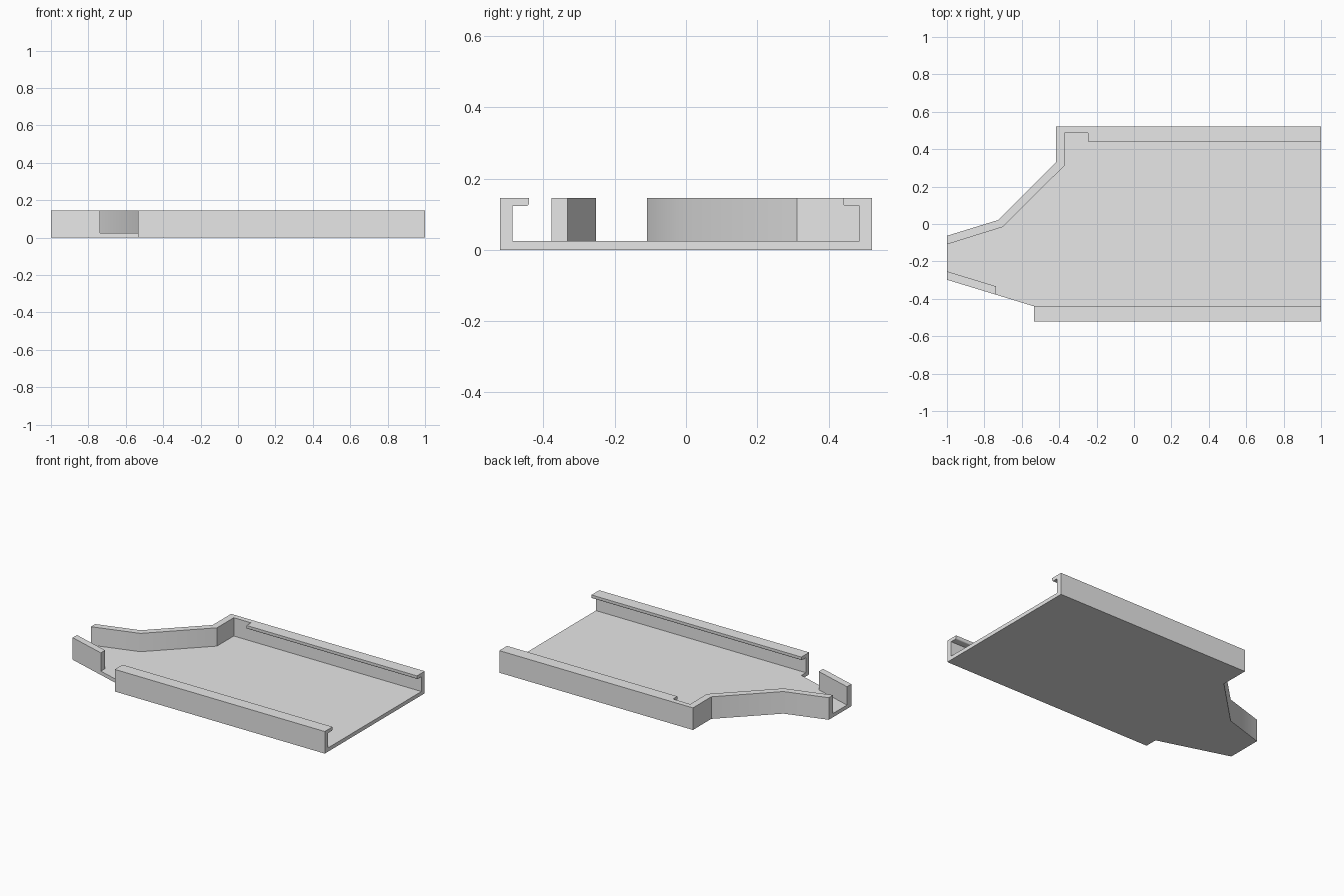
import bpy
import bmesh
import math
from mathutils import Vector

cube = bpy.data.objects.get("Cube")
if cube:
    bpy.data.objects.remove(cube, do_unlink=True)

FLOOR, TOP, HALF = 0.025, 0.146, 0.522
LIP_Z, WALL, LIP, ROUND = 0.123, 0.035, 0.081, 0.008

grey = bpy.data.materials.new("light grey")
grey.use_nodes = True
grey.diffuse_color = (0.8, 0.8, 0.8, 1)
grey.node_tree.nodes["Principled BSDF"].inputs["Base Color"].default_value = (0.8, 0.8, 0.8, 1)


def extrude(name, outline, offset):
    """Sweep a closed 3D outline along an offset into a solid part."""
    bm = bmesh.new()
    face = bm.faces.new([bm.verts.new(p) for p in outline])
    swept = bmesh.ops.extrude_face_region(bm, geom=[face], use_keep_orig=True)
    verts = [g for g in swept["geom"] if isinstance(g, bmesh.types.BMVert)]
    bmesh.ops.translate(bm, verts=verts, vec=Vector(offset))
    bmesh.ops.recalc_face_normals(bm, faces=bm.faces)
    mesh = bpy.data.meshes.new(name)
    bm.to_mesh(mesh)
    bm.free()
    mesh.materials.append(grey)
    obj = bpy.data.objects.new(name, mesh)
    bpy.context.collection.objects.link(obj)
    bpy.ops.object.select_all(action='DESELECT')
    obj.select_set(True)
    bpy.context.view_layer.objects.active = obj
    bpy.ops.object.shade_smooth_by_angle(angle=math.radians(30))
    return obj


def plate(name, points, z0, z1):
    return extrude(name, [(x, y, z0) for x, y in points], (0, 0, z1 - z0))


def rail(name, side, x0):
    """Upright wall with an inward lip whose lower edge is rounded."""
    profile = [(0, FLOOR), (0, TOP), (LIP, TOP)]
    for i in range(5):
        a = math.radians(90 * i / 4)
        profile.append((LIP - ROUND + ROUND * math.cos(a),
                        LIP_Z + ROUND - ROUND * math.sin(a)))
    profile += [(WALL, LIP_Z), (WALL, FLOOR)]
    return extrude(name, [(x0, side * (HALF - d), z) for d, z in profile], (1 - x0, 0, 0))


# Outer line of the angled back wall, from the rail to the narrow mouth
back_outer = [(-0.416, HALF), (-0.416, 0.33), (-0.727, 0.021), (-1, -0.063)]
back_inner = [(-1, -0.109), (-0.702, -0.016), (-0.372, 0.312), (-0.372, HALF - WALL)]

# Floor
plate("floor", [(1, HALF)] + back_outer
      + [(-1, -0.298), (-0.535, -0.44), (-0.535, -HALF), (1, -HALF)], 0, FLOOR)

# Side rails with overhanging lips
rail("front_rail", -1, -0.535)
rail("back_rail", 1, -0.246)

# Walls around the tapered end
plate("back_wall", [(-0.246, HALF)] + back_outer + back_inner
      + [(-0.246, HALF - WALL)], FLOOR, TOP)
plate("front_mouth_wall", [(-1, -0.298), (-0.738, -0.378),
                           (-0.738, -0.333), (-1, -0.253)], FLOOR, TOP)
